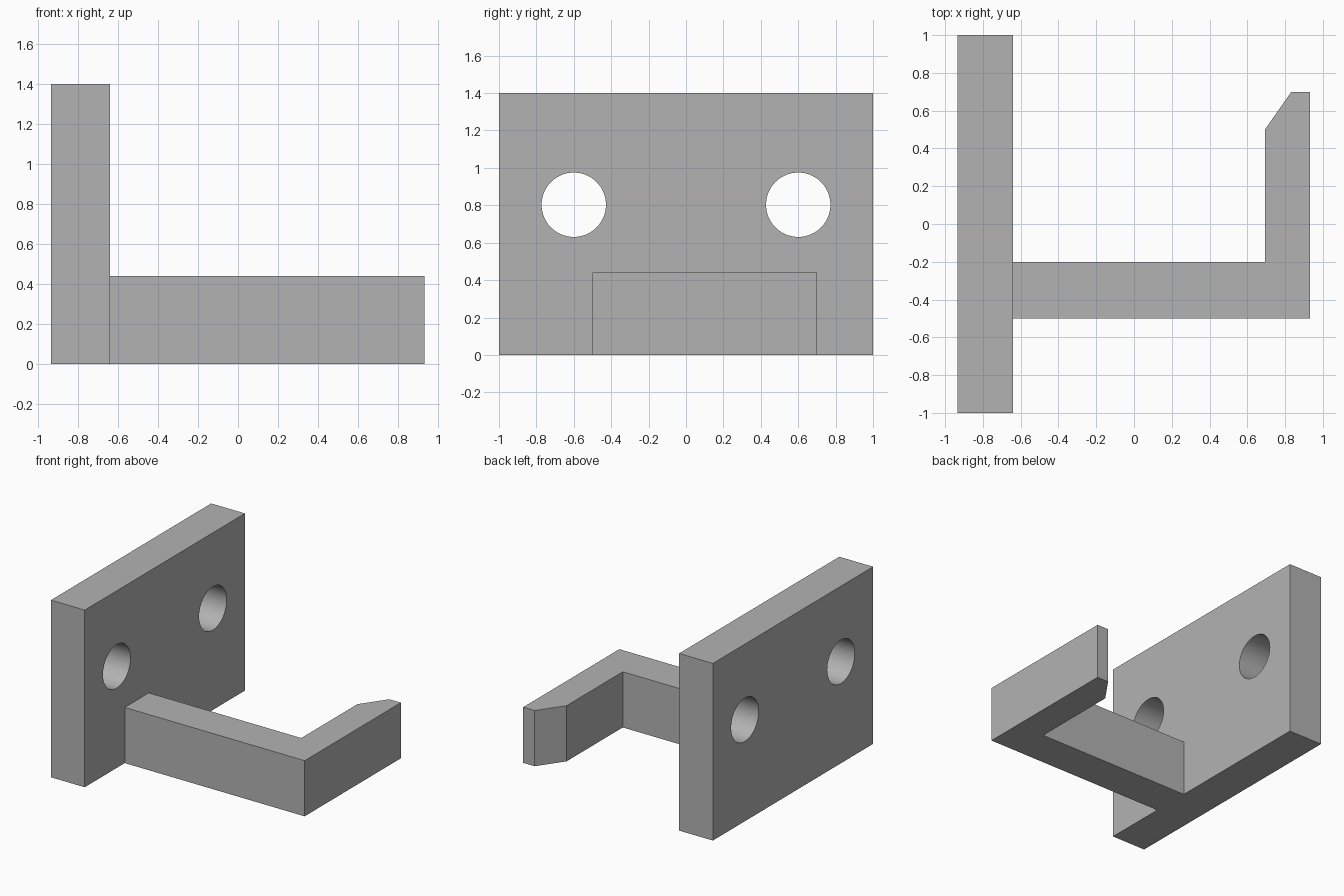
import bpy
import bmesh
import math

old = bpy.data.objects.get("Cube")
if old:
    bpy.data.objects.remove(old, do_unlink=True)

grey = bpy.data.materials.new("light_grey")
grey.use_nodes = True
colour = (0.45, 0.45, 0.45, 1)
grey.diffuse_color = colour
grey.node_tree.nodes["Principled BSDF"].inputs["Base Color"].default_value = colour


def prism(name, outline, height):
    """Extrude a flat outline upward from the ground."""
    bm = bmesh.new()
    base = bm.faces.new([bm.verts.new((x, y, 0)) for x, y in outline])
    top = bmesh.ops.extrude_face_region(bm, geom=[base])["geom"]
    verts = [v for v in top if isinstance(v, bmesh.types.BMVert)]
    bmesh.ops.translate(bm, verts=verts, vec=(0, 0, height))
    bmesh.ops.recalc_face_normals(bm, faces=bm.faces)
    mesh = bpy.data.meshes.new(name)
    bm.to_mesh(mesh)
    bm.free()
    mesh.materials.append(grey)
    obj = bpy.data.objects.new(name, mesh)
    bpy.context.collection.objects.link(obj)
    return obj


def combine(target, other, operation):
    """Apply a boolean and discard the helper."""
    bpy.context.view_layer.objects.active = target
    mod = target.modifiers.new(operation, 'BOOLEAN')
    mod.operation = operation
    mod.solver = 'EXACT'
    mod.object = other
    bpy.ops.object.modifier_apply(modifier=mod.name)
    bpy.data.objects.remove(other, do_unlink=True)


back, face, end = -0.935, -0.64, 0.933

# Upright mounting plate
bracket = prism("hook_bracket", [(back, -1), (face, -1), (face, 1), (back, 1)], 1.4)

# Arm with a chamfered, turned tip, joined into the plate
arm = prism("hook_arm", [(-0.8, -0.5), (end, -0.5), (end, 0.7), (0.833, 0.7),
                         (0.693, 0.5), (0.693, -0.2), (-0.8, -0.2)], 0.44)
combine(bracket, arm, 'UNION')

# Two screw holes through the plate
for y in (-0.6, 0.6):
    bpy.ops.mesh.primitive_cylinder_add(vertices=64, radius=0.172, depth=0.6,
                                        location=((back + face) / 2, y, 0.803),
                                        rotation=(0, math.pi / 2, 0))
    cutter = bpy.context.object
    cutter.name = "hole_cutter"
    cutter.hide_render = True
    cutter.data.materials.append(grey)
    combine(bracket, cutter, 'DIFFERENCE')

# Round hole walls, crisp edges
bpy.ops.object.select_all(action='DESELECT')
bracket.select_set(True)
bpy.context.view_layer.objects.active = bracket
bpy.ops.object.shade_smooth_by_angle(angle=math.radians(30))
